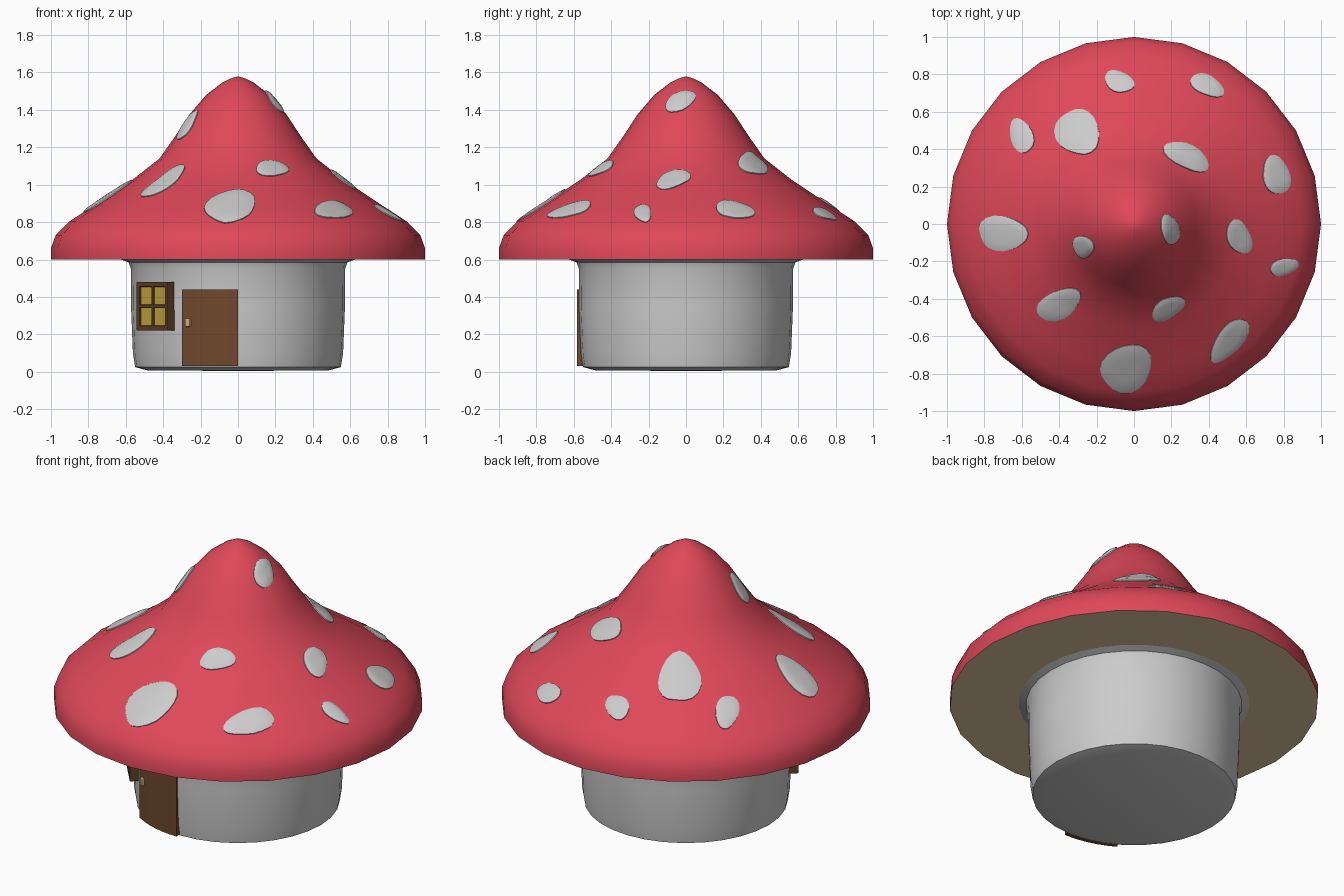
import bpy, bmesh, math
from mathutils import Vector, Matrix
from mathutils.bvhtree import BVHTree

if "Cube" in bpy.data.objects:
    bpy.data.objects.remove(bpy.data.objects["Cube"])


def material(name, rgb):
    m = bpy.data.materials.new(name)
    m.diffuse_color = (*rgb, 1)
    m.use_nodes = True
    m.node_tree.nodes["Principled BSDF"].inputs["Base Color"].default_value = m.diffuse_color
    return m


RED = material("red", (0.74, 0.065, 0.10))
TAN = material("tan", (0.8, 0.6, 0.38))
WOOD = material("wood", (0.16, 0.065, 0.026))
DARK = material("dark_wood", (0.11, 0.05, 0.018))
YELLOW = material("yellow", (0.55, 0.38, 0.05))
BRASS = material("brass", (0.65, 0.42, 0.22))


def finish(bm, name, mat=None, smooth=None):
    bmesh.ops.recalc_face_normals(bm, faces=bm.faces)
    me = bpy.data.meshes.new(name)
    bm.to_mesh(me)
    bm.free()
    ob = bpy.data.objects.new(name, me)
    bpy.context.collection.objects.link(ob)
    if mat:
        me.materials.append(mat)
    if smooth:
        bpy.ops.object.select_all(action='DESELECT')
        ob.select_set(True)
        bpy.context.view_layer.objects.active = ob
        bpy.ops.object.shade_smooth_by_angle(angle=math.radians(smooth))
    return ob


def lathe(name, profile, segs, mat=None, smooth=40):
    bm = bmesh.new()
    vs = [bm.verts.new((r, 0, z)) for r, z in profile]
    es = [bm.edges.new(p) for p in zip(vs, vs[1:])]
    bmesh.ops.spin(bm, geom=vs + es, cent=(0, 0, 0), axis=(0, 0, 1),
                   angle=math.tau, steps=segs, use_duplicate=False)
    bmesh.ops.remove_doubles(bm, verts=bm.verts, dist=1e-4)
    return finish(bm, name, mat, smooth)


def box(name, size, matrix, mat, bevel=0):
    bm = bmesh.new()
    bmesh.ops.create_cube(bm, size=1, matrix=Matrix.Diagonal((*size, 1)))
    if bevel:
        bmesh.ops.bevel(bm, geom=bm.edges[:], offset=bevel, segments=2, affect='EDGES', profile=0.5)
    bm.transform(matrix)
    return finish(bm, name, mat)


# Cap, its flat underside and the stem
cap = lathe("cap", [(1.0, 0.60), (1.0, 0.66), (0.975, 0.73), (0.90, 0.805), (0.77, 0.89),
                    (0.56, 1.03), (0.42, 1.14), (0.335, 1.26), (0.26, 1.375), (0.17, 1.48),
                    (0.085, 1.545), (0.04, 1.568), (0, 1.58)], 24, RED)
lathe("cap_underside", [(1.0, 0.60), (0.55, 0.60)], 24, TAN)
lathe("stem", [(0, 0.005), (0.48, 0.006), (0.55, 0.025), (0.562, 0.10), (0.572, 0.35),
               (0.573, 0.55), (0.585, 0.585), (0.625, 0.60)], 32)

# Spots: (x, y, half length, half width, angle) seen from above, draped on the cap
SPOTS = [(-.08, .76, .08, .055, -30), (.39, .74, .09, .055, -25), (-.60, .47, .095, .06, -65),
         (-.30, .49, .13, .11, -70), (.28, .36, .125, .065, -30), (.76, .26, .10, .075, -70),
         (-.70, -.05, .135, .09, 0), (.19, -.03, .085, .045, -80), (.56, -.07, .09, .065, -70),
         (.80, -.23, .075, .045, 20), (-.27, -.12, .065, .05, -50), (-.40, -.43, .125, .075, 20),
         (.18, -.45, .09, .055, 30), (.51, -.62, .14, .065, 55), (-.04, -.77, .15, .115, 30)]
bm = bmesh.new()
bm.from_mesh(cap.data)
tree = BVHTree.FromBMesh(bm)
bm.free()


def spot(i, x, y, a, b, deg, n=20):
    bm = bmesh.new()
    rot = Matrix.Rotation(math.radians(deg), 2)
    rings = []
    for t, lift in ((0, .012), (.5, .012), (.85, .010), (1, .006), (1, -.012)):
        ring = []
        for k in range(n):
            u = math.tau * k / n
            w = t * (1 + .07 * math.sin(2 * u + i * 1.7) + .06 * math.sin(3 * u + i * 2.3))
            p = rot @ Vector((a * w * math.cos(u), b * w * math.sin(u)))
            hit, nor, _, _ = tree.ray_cast(Vector((x + p.x, y + p.y, 3)), Vector((0, 0, -1)))
            if nor.z < 0:
                nor = -nor
            ring.append(bm.verts.new(hit + nor * lift))
        rings.append(ring)
    for r, s in zip(rings, rings[1:]):
        for k in range(n):
            bm.faces.new((r[k], r[k - 1], s[k - 1], s[k]))
    bmesh.ops.remove_doubles(bm, verts=bm.verts, dist=1e-5)
    finish(bm, f"cap_spot_{i + 1}", None, 45)


for i, s in enumerate(SPOTS):
    spot(i, *s)

# Door: panel wrapped round the stem
bm = bmesh.new()
STEPS = 6
cols = []
for k in range(STEPS + 1):
    x = -0.30 + 0.30 * k / STEPS
    u = math.asin(x / 0.582)
    cols.append([bm.verts.new((r * math.sin(u), -r * math.cos(u), z))
                 for r, z in ((.582, .03), (.582, .44), (.55, .44), (.55, .03))])
for p, q in zip(cols, cols[1:]):
    for j in range(4):
        bm.faces.new((p[j], p[j - 1], q[j - 1], q[j]))
bm.faces.new(cols[0])
bm.faces.new(cols[-1])
finish(bm, "door", WOOD, 30)


def on_stem(deg, r, dx, z):
    return (Matrix.Rotation(math.radians(deg), 4, 'Z') @ Matrix.Translation((dx, -r, z)))


box("door_handle", (.032, .02, .045), on_stem(-27.2, .585, 0, .263), BRASS, .006)

# Window: glowing pane behind a crossed wooden frame
W, Z, DEG = .13, .35, -50
box("window_pane", (.25, .04, .25), on_stem(DEG, .57, 0, Z), YELLOW)
for k, wid in ((-1, .026), (0, .018), (1, .026)):
    off = k * (W - .013)
    box("window_upright", (wid, .05, 2 * W), on_stem(DEG, .575, off, Z), DARK, .004)
    box("window_rail", (2 * W, .048, wid), on_stem(DEG, .575, 0, Z + off), DARK, .004)
